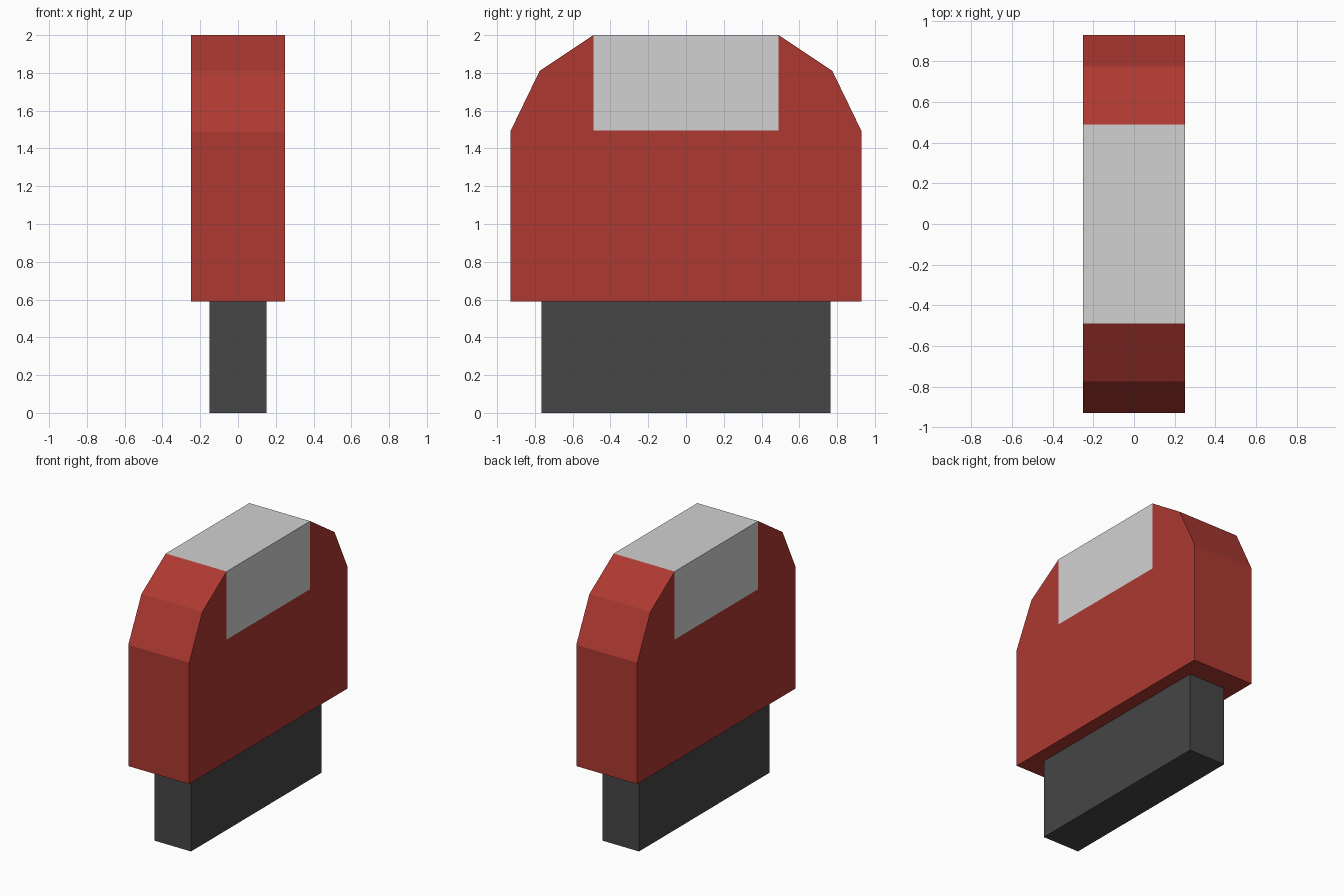
import bpy
import bmesh

if "Cube" in bpy.data.objects:
    bpy.data.objects.remove(bpy.data.objects["Cube"])


def material(name, rgb):
    m = bpy.data.materials.new(name)
    m.diffuse_color = (*rgb, 1.0)
    m.use_nodes = True
    m.node_tree.nodes["Principled BSDF"].inputs["Base Color"].default_value = m.diffuse_color
    return m


red = material("red", (0.42, 0.041, 0.031))
grey = material("light_grey", (0.64, 0.64, 0.64))
dark = material("dark_grey", (0.061, 0.061, 0.061))


def make_object(name, bm, mats):
    bmesh.ops.recalc_face_normals(bm, faces=bm.faces)
    me = bpy.data.meshes.new(name)
    bm.to_mesh(me)
    bm.free()
    for m in mats:
        me.materials.append(m)
    ob = bpy.data.objects.new(name, me)
    bpy.context.collection.objects.link(ob)
    return ob


# Body: faceted profile (y, z), with the light panel cut into both broad sides
half = [(0.93, 0.59), (0.93, 1.49), (0.775, 1.81), (0.49, 2.0)]
outline = half + [(-y, z) for y, z in reversed(half)]
notch = [(-0.49, 1.495), (0.49, 1.495)]
bm = bmesh.new()
sides = [[bm.verts.new((x, y, z)) for y, z in outline + notch] for x in (-0.25, 0.25)]
n = len(outline)
for v in sides:
    # red area left and right of the panel, and the strip below it
    bm.faces.new([v[0], v[1], v[2], v[3], v[9]])
    bm.faces.new([v[7], v[8], v[4], v[5], v[6]])
    bm.faces.new([v[0], v[9], v[8], v[7]])
    # light panel
    bm.faces.new([v[3], v[4], v[8], v[9]]).material_index = 1
a, b = sides
for i in range(n):
    j = (i + 1) % n
    f = bm.faces.new([a[i], a[j], b[j], b[i]])
    # the flat top belongs to the light panel
    if min(a[i].co.z, a[j].co.z) > 1.95:
        f.material_index = 1
make_object("body", bm, [red, grey])

# Base: narrower dark block
bm = bmesh.new()
bmesh.ops.create_cube(bm, size=1.0)
bmesh.ops.scale(bm, vec=(0.30, 1.53, 0.59), verts=bm.verts)
bmesh.ops.translate(bm, vec=(0, 0, 0.295), verts=bm.verts)
make_object("base", bm, [dark])
